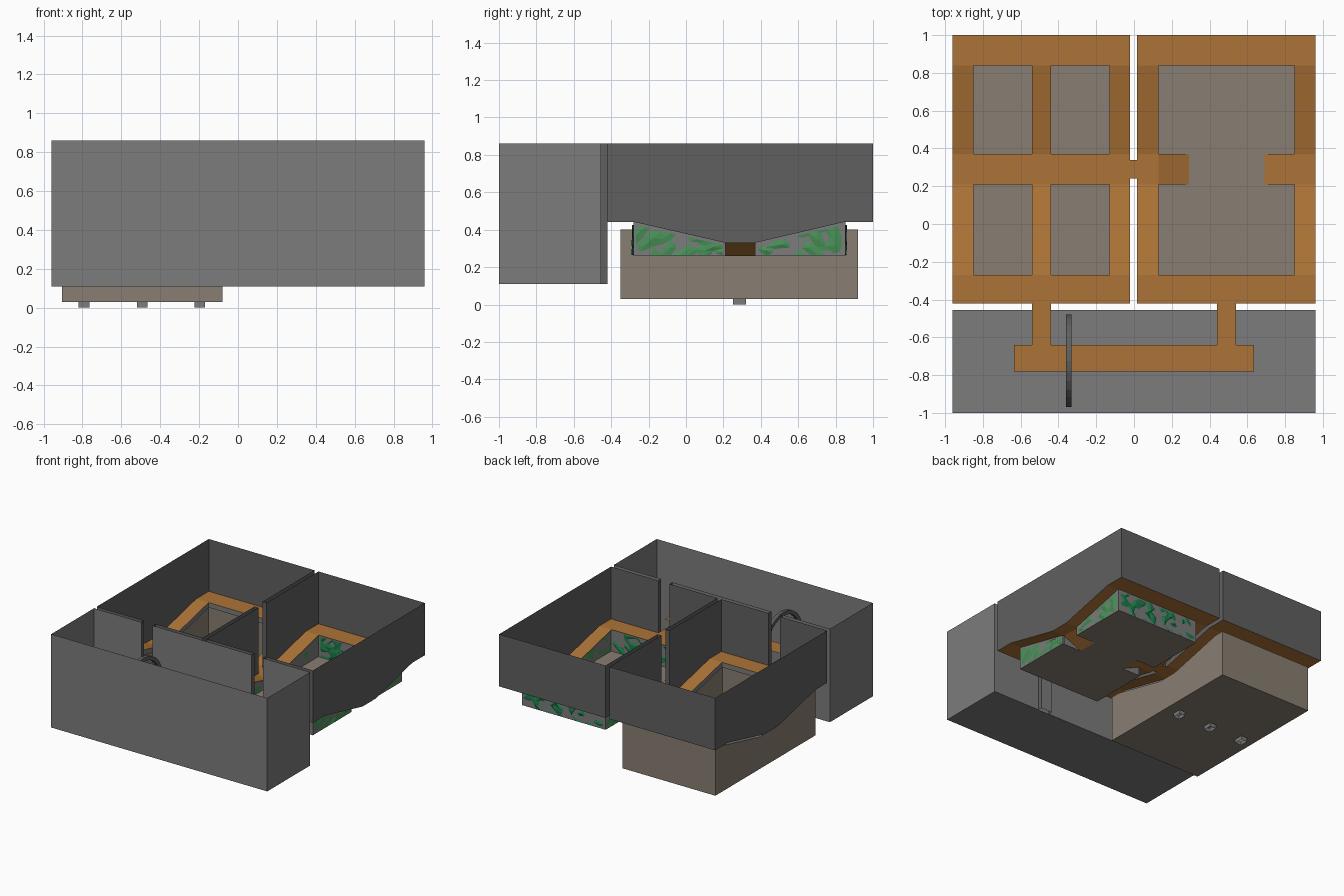
import bpy, bmesh, math, random
from mathutils import Vector

if "Cube" in bpy.data.objects:
    bpy.data.objects.remove(bpy.data.objects["Cube"])

random.seed(4)


def material(name, rgb):
    m = bpy.data.materials.new(name)
    m.diffuse_color = (*rgb, 1)
    m.use_nodes = True
    m.node_tree.nodes["Principled BSDF"].inputs["Base Color"].default_value = m.diffuse_color
    return m


ORANGE = material("orange_deck", (0.42, 0.175, 0.038))
BEIGE = material("beige_stone", (0.25, 0.208, 0.168))
GREEN = material("green_growth", (0.064, 0.285, 0.095))
TEAL = material("deep_green_growth", (0.012, 0.21, 0.07))
GREY = material("grey_wall", (0.20, 0.20, 0.20))
DARK = material("dark_room_wall", (0.115, 0.115, 0.115))

TOP = 0.86
KEYS = [(-0.27, 0.44), (0.21, 0.33), (0.37, 0.33), (0.84, 0.44)]


def level(y):
    """Walkway height: flat ends, sloping down to a low middle."""
    if y <= KEYS[0][0]:
        return KEYS[0][1]
    for (a, h), (b, k) in zip(KEYS, KEYS[1:]):
        if y <= b:
            return h + (k - h) * (y - a) / (b - a)
    return KEYS[-1][1]


def finish(name, bm, mat):
    bmesh.ops.remove_doubles(bm, verts=bm.verts, dist=1e-4)
    me = bpy.data.meshes.new(name)
    bm.to_mesh(me)
    bm.free()
    ob = bpy.data.objects.new(name, me)
    bpy.context.collection.objects.link(ob)
    me.materials.append(mat)
    return ob


def height(h, y):
    return h(y) if callable(h) else h


def walls(name, paths, low, high, mat):
    """Thin upright sheets along plan paths, split where the walkway bends."""
    bm = bmesh.new()
    for path in paths:
        for p, q in zip(path, path[1:]):
            p, q = Vector(p), Vector(q)
            ts = [0, 1]
            if abs(q.y - p.y) > 1e-6:
                ts += [t for t in ((k - p.y) / (q.y - p.y) for k, _ in KEYS) if 0 < t < 1]
            pts = [p.lerp(q, t) for t in sorted(ts)]
            for a, b in zip(pts, pts[1:]):
                bm.faces.new([bm.verts.new(v) for v in (
                    (a.x, a.y, height(low, a.y)), (b.x, b.y, height(low, b.y)),
                    (b.x, b.y, height(high, b.y)), (a.x, a.y, height(high, a.y)))])
    return finish(name, bm, mat)


def deck(name, xs, ys, z, keep, mat):
    """Flat or sloping floor made from the kept cells of a plan grid."""
    bm = bmesh.new()
    for i in range(len(xs) - 1):
        for j in range(len(ys) - 1):
            if keep(i, j):
                cs = [(xs[i], ys[j]), (xs[i + 1], ys[j]), (xs[i + 1], ys[j + 1]), (xs[i], ys[j + 1])]
                bm.faces.new([bm.verts.new((x, y, z(x, y))) for x, y in cs])
    return finish(name, bm, mat)


def rect(x0, x1, y0, y1):
    return [(x0, y0), (x1, y0), (x1, y1), (x0, y1), (x0, y0)]


# Room walls, open at the doorways
walls("left_room_walls", [
    [(-0.44, -0.42), (-0.02, -0.42), (-0.02, 0.24)],
    [(-0.02, 0.34), (-0.02, 1), (-0.96, 1), (-0.96, -0.42), (-0.54, -0.42)]], level, TOP, DARK)
walls("right_room_walls", [
    [(0.44, -0.42), (0.015, -0.42), (0.015, 0.24)],
    [(0.015, 0.34), (0.015, 1), (0.96, 1), (0.96, -0.42), (0.54, -0.42)]], level, TOP, DARK)
walls("middle_door_jambs", [[(-0.02, y), (0.015, y)] for y in (0.24, 0.34)], 0.33, TOP, DARK)

# Front hall
walls("hall_walls", [
    [(-0.54, -0.455), (-0.96, -0.455), (-0.96, -1), (0.96, -1), (0.96, -0.455), (0.54, -0.455)],
    [(-0.44, -0.455), (0.44, -0.455)]], 0.11, TOP, GREY)
deck("hall_floor", [-0.96, 0.96], [-1, -0.455], lambda x, y: 0.11, lambda i, j: True, GREY)
walls("hall_door_jambs", [[(x, -0.455), (x, -0.42)] for x in (-0.54, -0.44, 0.44, 0.54)], 0.11, TOP, DARK)
walls("hall_door_sills", [[(s * 0.44, -0.42), (s * 0.54, -0.42)] for s in (-1, 1)], 0.11, 0.44, GREY)
deck("hall_walkway", [-0.635, -0.54, -0.44, 0.44, 0.54, 0.635], [-0.78, -0.64, -0.42],
     lambda x, y: 0.44, lambda i, j: j == 0 or i in (1, 3), ORANGE)

# Upright ring standing in the hall
bm = bmesh.new()
N = 28
for k in range(N):
    rings = []
    for t in (k, k + 1):
        a = 2 * math.pi * t / N
        rings.append([(-0.345 + dx, -0.725 + r * math.cos(a), 0.485 + r * math.sin(a))
                      for dx, r in ((-0.014, 0.245), (0.014, 0.245), (0.014, 0.215), (-0.014, 0.215))])
    for e in range(4):
        f = (e + 1) % 4
        bm.faces.new([bm.verts.new(v) for v in (rings[0][e], rings[0][f], rings[1][f], rings[1][e])])
finish("hall_ring", bm, DARK)

# Room walkways
YS = [-0.42, -0.27, 0.21, 0.37, 0.84, 1]
LX = [-0.96, -0.85, -0.54, -0.44, -0.13, -0.02]
RX = [0.015, 0.13, 0.29, 0.69, 0.85, 0.96]


def lattice(i, j):
    return i % 2 == 0 or j % 2 == 0


def ramp_level(x, y):
    return 0.26 if abs(x - 0.49) < 0.21 and 0.2 < y < 0.38 else level(y)


deck("left_walkway", LX, YS, lambda x, y: level(y), lattice, ORANGE)
deck("right_walkway", RX, YS, ramp_level,
     lambda i, j: i in (0, 4) or j in (0, 4) or (j == 2 and i in (1, 3)), ORANGE)
deck("middle_threshold", [-0.02, 0.015], [0.24, 0.34], lambda x, y: 0.33, lambda i, j: True, ORANGE)

# Left pit: trim round the openings, ledge, stone basin and drains
DROP = 0.04
holes = [rect(x0, x1, y0, y1) for x0, x1 in ((-0.85, -0.54), (-0.44, -0.13))
         for y0, y1 in ((-0.27, 0.21), (0.37, 0.84))]
walls("left_opening_trim", holes, lambda y: level(y) - DROP, level, GREY)
deck("left_ledge", [-0.905] + LX[1:5] + [-0.08], [-0.35] + YS[1:5] + [0.92],
     lambda x, y: level(y) - DROP, lattice, GREY)
walls("left_basin_walls", [rect(-0.905, -0.08, -0.35, 0.92)], 0.03, lambda y: level(y) - DROP, BEIGE)
DX = [-0.905, -0.82, -0.765, -0.52, -0.465, -0.225, -0.17, -0.08]
deck("left_basin_floor", DX, [-0.35, 0.25, 0.32, 0.92], lambda x, y: 0.03,
     lambda i, j: not (j == 1 and i % 2 == 1), BEIGE)
walls("drains", [rect(DX[i], DX[i + 1], 0.25, 0.32) for i in (1, 3, 5)], 0, 0.03, GREY)

# Right pit: floor, walls set just behind the deck edge, and the ramp sides
X0, X1, Y0, Y1 = 0.118, 0.862, -0.282, 0.852
deck("right_pit_floor", [X0, 0.29, 0.69, X1], [Y0, 0.21, 0.37, Y1],
     lambda x, y: 0.26, lambda i, j: not (j == 1 and i != 1), BEIGE)
panels = [[(X0, 0.21), (X0, Y0), (X1, Y0), (X1, 0.21)],
          [(X1, 0.37), (X1, Y1), (X0, Y1), (X0, 0.37)]]
walls("right_pit_walls", panels, 0.26, level, GREY)
bm = bmesh.new()
for y in (0.21, 0.37):
    for x0, x1 in ((0.13, 0.29), (0.85, 0.69)):
        bm.faces.new([bm.verts.new(v) for v in ((x0, y, 0.26), (x1, y, 0.26), (x0, y, 0.33))])
finish("ramp_sides", bm, GREY)


# Rough green growth breaking through the pit walls
def growth(name, edges, n, m, low, high, mat):
    """Uneven sheet; offsets from low to high, positive is away from the pit."""
    bm = bmesh.new()
    for p, q, side in edges:
        p, q = Vector(p), Vector(q)
        d = (q - p).normalized()
        grid = []
        for i in range(n + 1):
            c = p.lerp(q, 0.03 + 0.94 * i / n)
            hi = level(c.y) - 0.015
            col = []
            for j in range(m + 1):
                off = side * random.uniform(low, high)
                col.append(bm.verts.new((c.x - d.y * off, c.y + d.x * off, 0.265 + (hi - 0.265) * j / m)))
            grid.append(col)
        for i in range(n):
            for j in range(m):
                bm.faces.new((grid[i][j], grid[i + 1][j], grid[i + 1][j + 1], grid[i][j + 1]))
    bmesh.ops.triangulate(bm, faces=bm.faces)
    finish(name, bm, mat)


A, B = panels
growth("side_growth", [(A[0], A[1], -1), (A[2], A[3], -1), (B[0], B[1], -1), (B[2], B[3], -1)],
       10, 3, -0.004, 0.008, GREEN)
growth("end_growth", [(A[1], A[2], -1), (B[1], B[2], 1)], 20, 5, -0.009, 0.009, TEAL)
